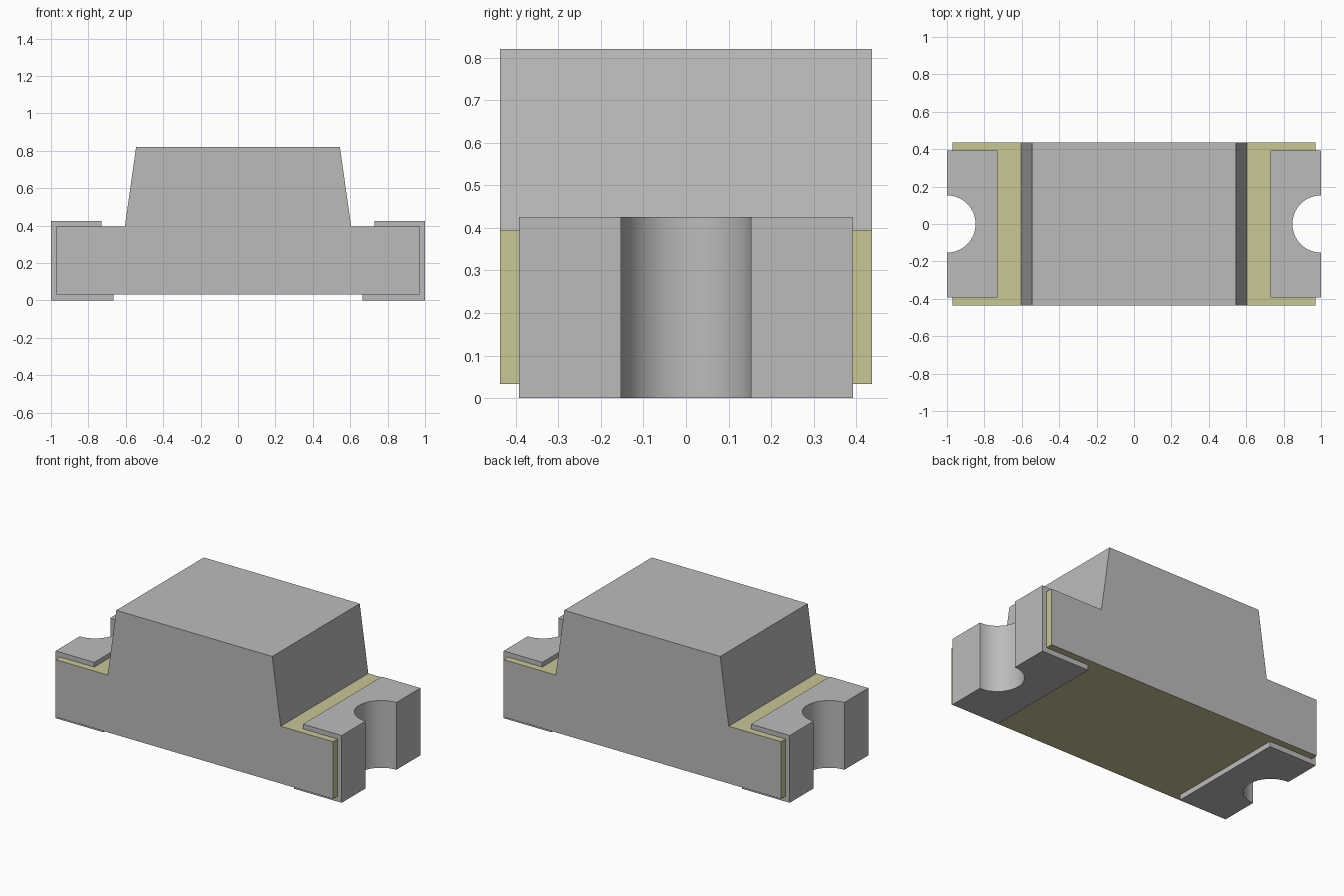
import bpy, bmesh, math
from mathutils import Vector

cube = bpy.data.objects.get("Cube")
if cube:
    bpy.data.objects.remove(cube, do_unlink=True)

# Main dimensions
HALF_Y = 0.437                    # board and lens half depth
BOARD_X, BOARD_Z0, BOARD_Z1 = 0.97, 0.033, 0.395
CONTACT_Y, CONTACT_TOP = 0.393, 0.425
NOTCH_R = 0.153


def material(name, rgb):
    m = bpy.data.materials.new(name)
    m.use_nodes = True
    color = (*rgb, 1.0)
    m.diffuse_color = color
    m.node_tree.nodes["Principled BSDF"].inputs["Base Color"].default_value = color
    return m


grey = material("Grey", (0.50, 0.50, 0.50))
straw = material("Straw Yellow", (0.58, 0.57, 0.30))


def prism(name, outline, offset, mats):
    """Extrude a closed outline of 3D points along the offset vector."""
    bm = bmesh.new()
    face = bm.faces.new([bm.verts.new(p) for p in outline])
    ext = bmesh.ops.extrude_face_region(bm, geom=[face])
    moved = [g for g in ext["geom"] if isinstance(g, bmesh.types.BMVert)]
    bmesh.ops.translate(bm, verts=moved, vec=Vector(offset))
    bmesh.ops.recalc_face_normals(bm, faces=bm.faces)
    mesh = bpy.data.meshes.new(name)
    bm.to_mesh(mesh)
    bm.free()
    for m in mats:
        mesh.materials.append(m)
    obj = bpy.data.objects.new(name, mesh)
    bpy.context.collection.objects.link(obj)
    return obj


def select_only(obj):
    bpy.ops.object.select_all(action="DESELECT")
    obj.select_set(True)
    bpy.context.view_layer.objects.active = obj


def boolean(obj, tool, operation):
    """Apply a boolean and discard the helper."""
    mod = obj.modifiers.new(operation.title(), "BOOLEAN")
    mod.operation, mod.solver, mod.object = operation, "EXACT", tool
    select_only(obj)
    bpy.ops.object.modifier_apply(modifier=mod.name)
    bpy.data.objects.remove(tool, do_unlink=True)


def arc(cx, radius, start, end, z, steps=32):
    angles = [start + (end - start) * i / steps for i in range(steps + 1)]
    return [(cx + radius * math.cos(a), radius * math.sin(a), z) for a in angles]


# Board: plan outline with a round bite in each end
r = NOTCH_R + 0.012
a = math.acos((1 - BOARD_X) / r)
plan = [(BOARD_X, -HALF_Y, BOARD_Z0)]
plan += arc(1, r, math.pi + a, math.pi - a, BOARD_Z0)
plan += [(BOARD_X, HALF_Y, BOARD_Z0), (-BOARD_X, HALF_Y, BOARD_Z0)]
plan += arc(-1, r, a, -a, BOARD_Z0)
plan += [(-BOARD_X, -HALF_Y, BOARD_Z0)]
board = prism("board", plan, (0, 0, BOARD_Z1 - BOARD_Z0), [straw, grey])
# The long front and back sides are grey
for f in board.data.polygons:
    if abs(f.normal.y) > 0.99 and abs(f.center.y) > 0.4:
        f.material_index = 1

# Lens: tapered block flush with the board's front and back
lens_profile = [(-0.605, BOARD_Z1), (0.605, BOARD_Z1), (0.545, 0.82), (-0.545, 0.82)]
prism("lens", [(x, -HALF_Y, z) for x, z in lens_profile], (0, 2 * HALF_Y, 0), [grey])

# Contacts: folded plate around each board end with a plated round notch
for side, s in (("left", 1), ("right", -1)):
    clip = [(0.665, 0), (1, 0), (1, CONTACT_TOP), (0.73, CONTACT_TOP), (0.73, BOARD_Z1),
            (BOARD_X, BOARD_Z1), (BOARD_X, BOARD_Z0), (0.665, BOARD_Z0)]
    contact = prism(side + "_contact", [(s * x, -CONTACT_Y, z) for x, z in clip],
                    (0, 2 * CONTACT_Y, 0), [grey])
    half = [(s * x, y, z) for x, y, z in
            arc(0.99, NOTCH_R + 0.027, math.pi / 2, 1.5 * math.pi, 0.02)]
    boolean(contact, prism("plating", half, (0, 0, 0.39), [grey]), "UNION")
    circle = arc(s, NOTCH_R, 0, 2 * math.pi, -0.1, 64)[:-1]
    boolean(contact, prism("notch_cutter", circle, (0, 0, 0.7), [grey]), "DIFFERENCE")
    select_only(contact)
    bpy.ops.object.shade_smooth_by_angle(angle=math.radians(30))
bpy.ops.object.select_all(action="DESELECT")
